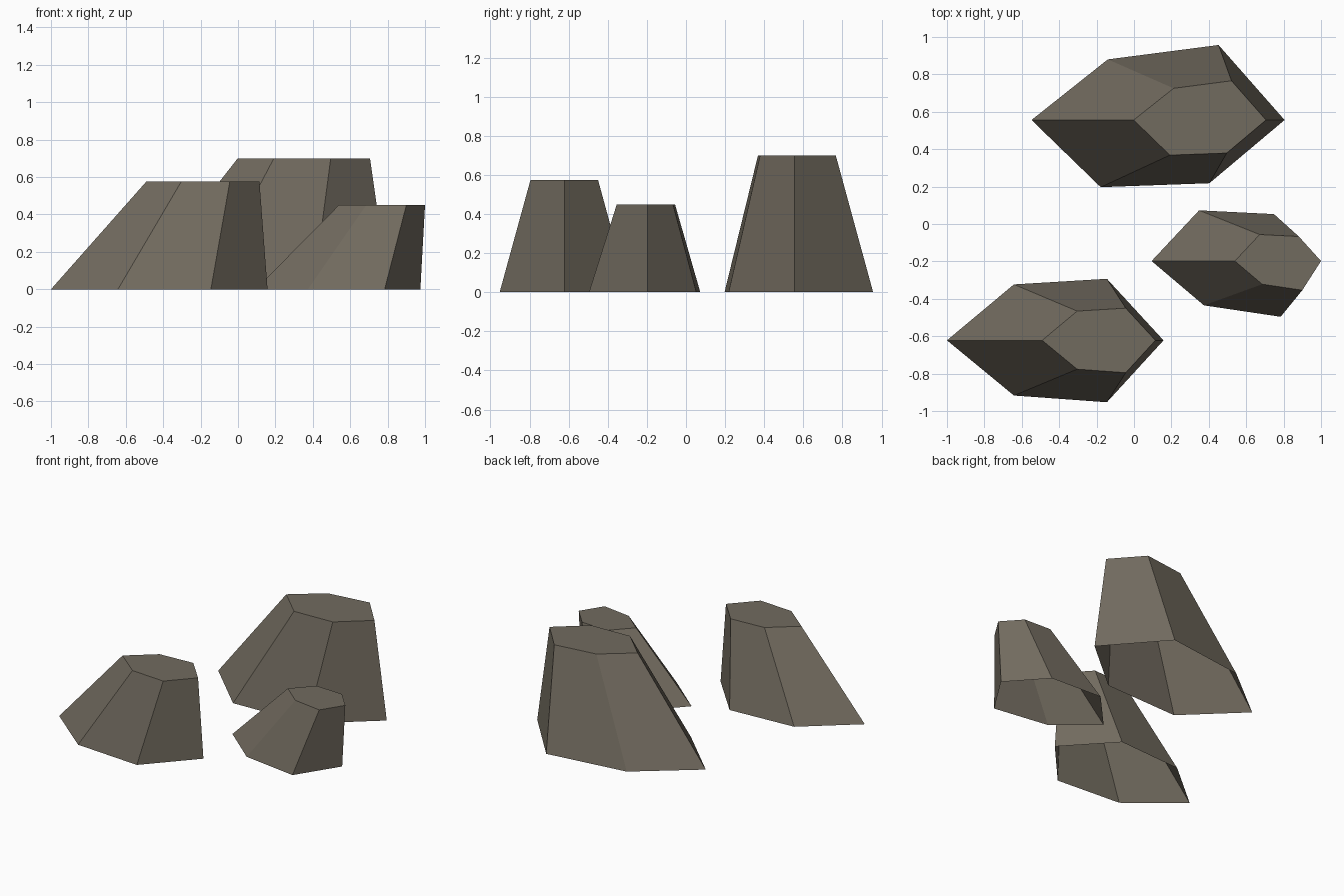
import bpy
import bmesh
from mathutils import Vector

if "Cube" in bpy.data.objects:
    bpy.data.objects.remove(bpy.data.objects["Cube"])

stone = bpy.data.materials.new("warm grey stone")
stone.diffuse_color = (0.165, 0.145, 0.113, 1)
stone.use_nodes = True
stone.node_tree.nodes["Principled BSDF"].inputs["Base Color"].default_value = stone.diffuse_color

TAPER = 0.523  # size of each flat top relative to its base


def make_rock(name, base, height, shift, axis_y):
    """Leaning hexagonal rock, open underneath: the top is the base shrunk and shifted in x."""
    bm = bmesh.new()
    bottom = [bm.verts.new((x, y, 0)) for x, y in base]
    top = [bm.verts.new(Vector((x * TAPER + shift, axis_y + (y - axis_y) * TAPER, height)))
           for x, y in base]
    n = len(base)
    for i in range(n):
        j = (i + 1) % n
        bm.faces.new((bottom[i], bottom[j], top[j], top[i]))
    bm.faces.new(top)
    bm.normal_update()
    mesh = bpy.data.meshes.new(name)
    bm.to_mesh(mesh)
    bm.free()
    mesh.materials.append(stone)
    obj = bpy.data.objects.new(name, mesh)
    bpy.context.collection.objects.link(obj)
    return obj


# Base outlines run counter-clockwise from the left tip
make_rock("large_back_rock",
          [(-0.548, 0.556), (-0.178, 0.197), (0.403, 0.218),
           (0.805, 0.556), (0.452, 0.957), (-0.14, 0.88)],
          0.70, 0.285, 0.556)

make_rock("medium_left_rock",
          [(-1.0, -0.622), (-0.642, -0.917), (-0.145, -0.953),
           (0.158, -0.622), (-0.145, -0.293), (-0.642, -0.323)],
          0.575, 0.032, -0.622)

make_rock("small_right_rock",
          [(0.094, -0.198), (0.374, -0.435), (0.784, -0.496),
           (0.975, -0.198), (0.748, 0.053), (0.348, 0.073)],
          0.45, 0.49, -0.198)
